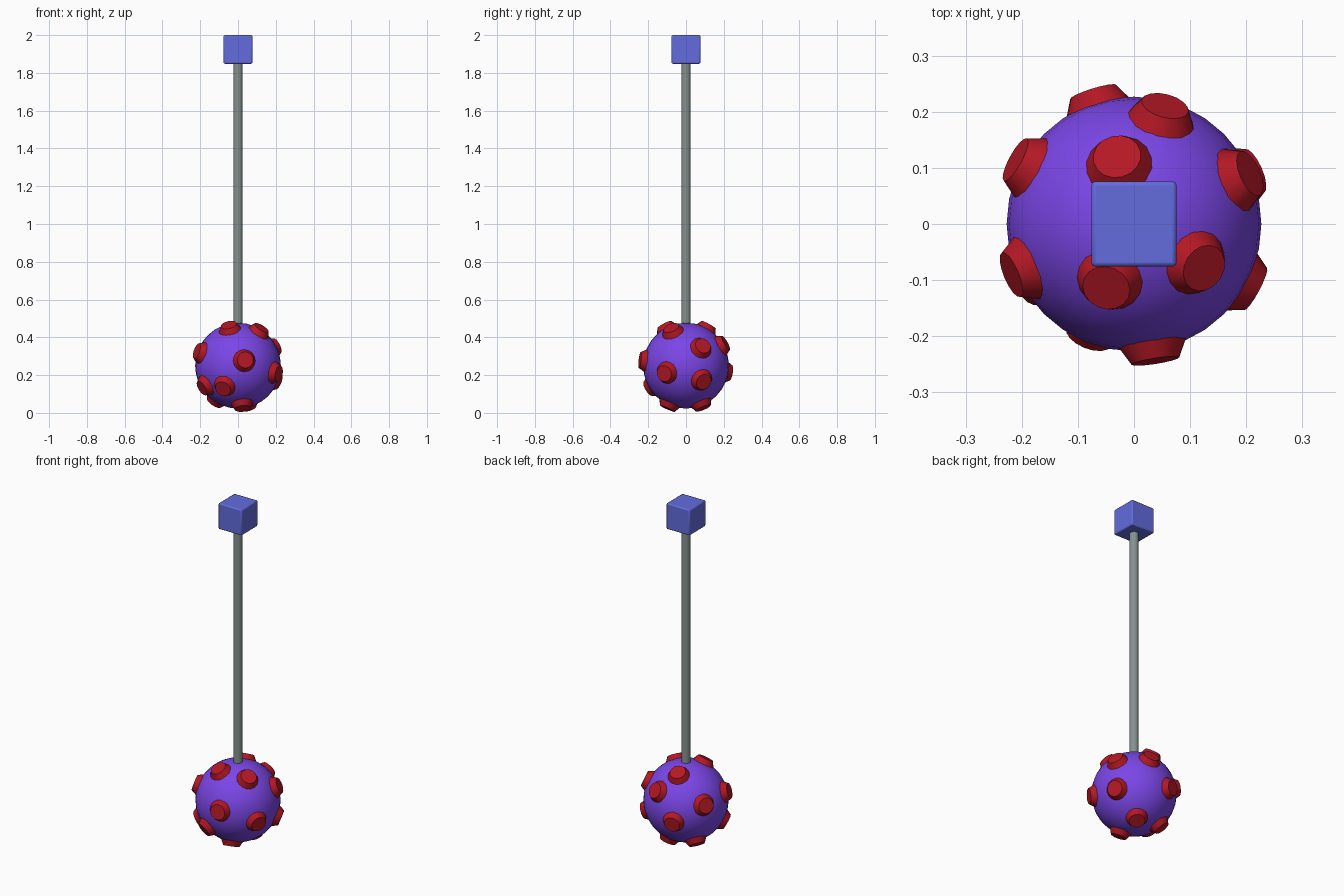
import bpy
from mathutils import Vector

if "Cube" in bpy.data.objects:
    bpy.data.objects.remove(bpy.data.objects["Cube"])

CENTRE = Vector((0, 0, 0.25))


def material(name, rgb):
    m = bpy.data.materials.new(name)
    m.diffuse_color = (*rgb, 1)
    m.use_nodes = True
    m.node_tree.nodes["Principled BSDF"].inputs["Base Color"].default_value = m.diffuse_color
    return m


purple = material("purple", (0.21, 0.065, 0.85))
red = material("red", (0.45, 0.009, 0.018))
blue = material("blue", (0.125, 0.15, 0.72))
grey = material("grey", (0.235, 0.29, 0.275))


def finish(name, mat):
    ob = bpy.context.object
    ob.name = name
    ob.data.materials.append(mat)
    bpy.ops.object.shade_smooth_by_angle(angle=0.6)
    return ob


# Round head
bpy.ops.mesh.primitive_uv_sphere_add(segments=32, ring_count=16, radius=0.227, location=CENTRE)
finish("head_ball", purple)

# Handle, running from inside the ball into the end block
bpy.ops.mesh.primitive_cylinder_add(vertices=16, radius=0.025, depth=1.45, location=(0, 0, 1.135))
finish("handle", grey)

# End block with slightly softened edges
bpy.ops.mesh.primitive_cube_add(size=0.152, location=(0, 0, 1.924))
block = finish("end_block", blue)
bevel = block.modifiers.new("soft_edges", 'BEVEL')
bevel.width = 0.007
bevel.segments = 2

# Tapered studs, pointing outwards from the ball centre
directions = [
    (-0.049, -0.113, 0.214), (0.124, -0.078, 0.199), (-0.03, 0.119, 0.214),
    (0.204, 0.089, 0.104), (0.054, 0.206, 0.118), (-0.212, 0.115, 0.065),
    (-0.213, -0.088, 0.075), (0.038, -0.243, 0.030), (-0.072, 0.233, -0.037),
    (0.215, -0.115, -0.042), (-0.08, -0.2, -0.122), (-0.19, -0.105, -0.118),
    (0.211, 0.093, -0.085), (0.025, -0.098, -0.226), (0.055, 0.092, -0.226),
    (-0.127, 0.08, -0.198),
]
INNER, OUTER = 0.20, 0.249
for i, d in enumerate(directions):
    d = Vector(d).normalized()
    bpy.ops.mesh.primitive_cone_add(
        vertices=16, radius1=0.069, radius2=0.043, depth=OUTER - INNER,
        location=CENTRE + d * (INNER + OUTER) / 2,
        rotation=d.to_track_quat('Z', 'Y').to_euler())
    finish(f"stud_{i + 1}", red)
